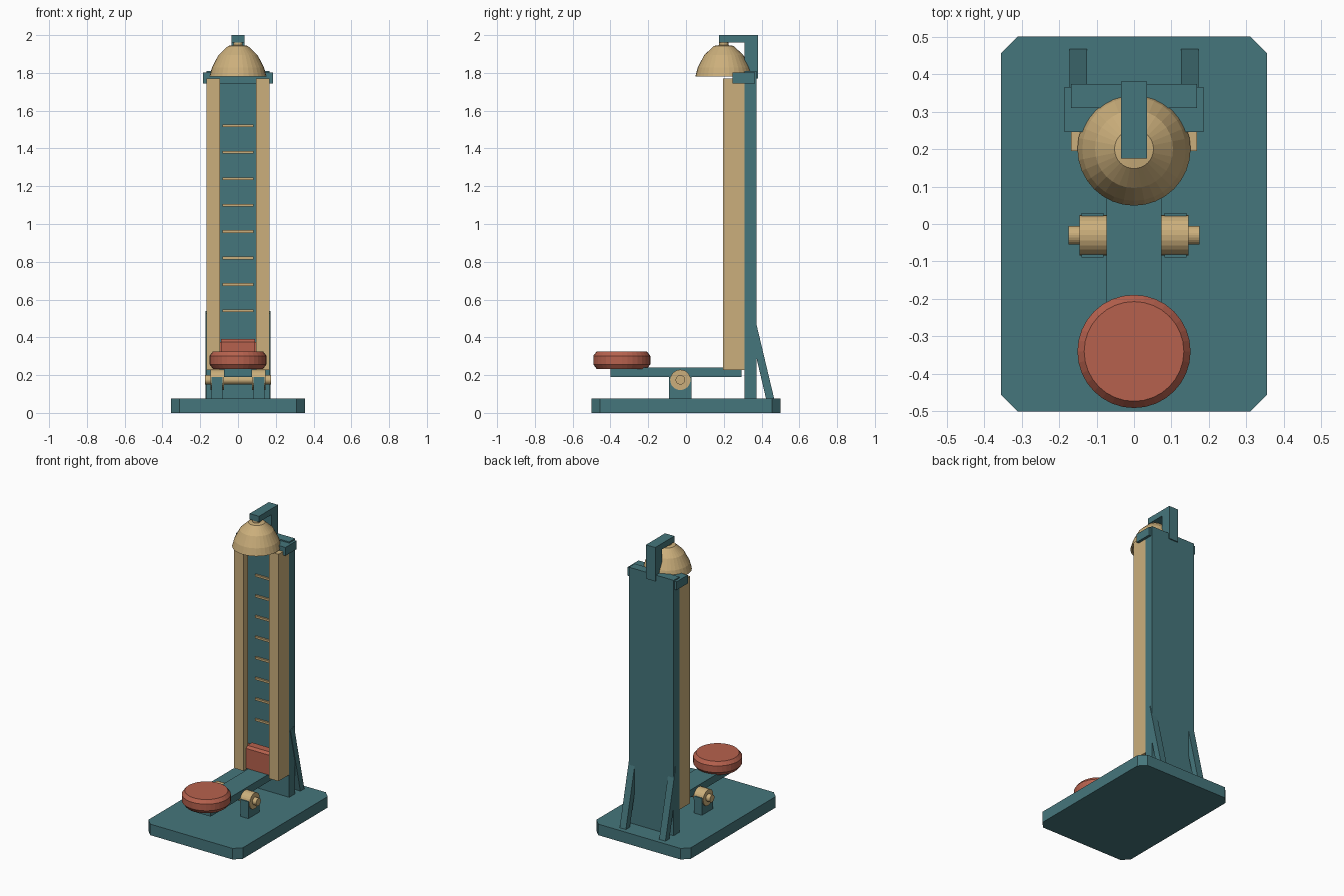
import bpy, bmesh, math
from mathutils import Matrix

if "Cube" in bpy.data.objects:
    bpy.data.objects.remove(bpy.data.objects["Cube"])


def material(name, rgb):
    m = bpy.data.materials.new(name)
    m.diffuse_color = (*rgb, 1)
    m.use_nodes = True
    m.node_tree.nodes["Principled BSDF"].inputs["Base Color"].default_value = m.diffuse_color
    return m


TEAL = material("teal_paint", (0.060, 0.180, 0.200))
TAN = material("tan_brass", (0.600, 0.430, 0.200))
RED = material("red_paint", (0.470, 0.120, 0.075))


def finish(name, bm, mat):
    bmesh.ops.recalc_face_normals(bm, faces=bm.faces)
    me = bpy.data.meshes.new(name)
    bm.to_mesh(me)
    bm.free()
    me.materials.append(mat)
    ob = bpy.data.objects.new(name, me)
    bpy.context.collection.objects.link(ob)
    return ob


def box(name, x, y, z, mat):
    bm = bmesh.new()
    bmesh.ops.create_cube(bm, size=1)
    for v in bm.verts:
        v.co = [(r[0] + r[1]) / 2 + c * (r[1] - r[0]) for c, r in zip(v.co, (x, y, z))]
    return finish(name, bm, mat)


def prism(name, pts, axis, lo, hi, mat):
    """Extrude a closed 2D outline: axis 'x' takes (y, z), axis 'z' takes (x, y)."""
    bm = bmesh.new()
    place = (lambda p: (lo, *p)) if axis == 'x' else (lambda p: (*p, lo))
    face = bm.faces.new([bm.verts.new(place(p)) for p in pts])
    ext = bmesh.ops.extrude_face_region(bm, geom=[face])
    d = (hi - lo, 0, 0) if axis == 'x' else (0, 0, hi - lo)
    bmesh.ops.translate(bm, vec=d, verts=[g for g in ext['geom'] if isinstance(g, bmesh.types.BMVert)])
    return finish(name, bm, mat)


def lathe(name, profile, centre, mat, segments=32):
    """Spin an (r, z) profile around the vertical through centre."""
    bm = bmesh.new()
    vs = [bm.verts.new((r, 0, z)) for r, z in profile]
    es = [bm.edges.new(p) for p in zip(vs, vs[1:])]
    bmesh.ops.spin(bm, geom=vs + es, axis=(0, 0, 1), cent=(0, 0, 0), steps=segments,
                   angle=math.tau, use_duplicate=False)
    bmesh.ops.remove_doubles(bm, verts=bm.verts, dist=1e-4)
    bmesh.ops.translate(bm, vec=(*centre, 0), verts=bm.verts)
    return finish(name, bm, mat)


def rod(name, x0, x1, y, z, r, mat):
    bm = bmesh.new()
    m = Matrix.Translation(((x0 + x1) / 2, y, z)) @ Matrix.Rotation(math.pi / 2, 4, 'Y')
    bmesh.ops.create_cone(bm, cap_ends=True, segments=24, radius1=r, radius2=r,
                          depth=x1 - x0, matrix=m)
    return finish(name, bm, mat)


def mirror_x(ob):
    ob.modifiers.new("mirror", 'MIRROR').use_axis = (True, False, False)


# Base plate with clipped corners
W, D, C = 0.355, 0.5, 0.045
base = [(W, -D + C), (W, D - C), (W - C, D), (-W + C, D),
        (-W, D - C), (-W, -D + C), (-W + C, -D), (W - C, -D)]
prism("base_plate", base, 'z', 0, 0.075, TEAL)

# Tower board and rear struts
box("tower_board", (-0.168, 0.168), (0.31, 0.373), (0.07, 1.81), TEAL)
mirror_x(prism("rear_strut", [(0.356, 0.54), (0.468, 0.07), (0.425, 0.07), (0.318, 0.525)],
               'x', 0.125, 0.172, TEAL))

# L-section guide rails: front lip plus outer wall
rail = [(0.095, 0.195), (0.168, 0.195), (0.168, 0.312), (0.146, 0.312), (0.146, 0.245), (0.095, 0.245)]
mirror_x(prism("guide_rail", rail, 'z', 0.228, 1.77, TAN))

# Scale marks
for i in range(8):
    z = 0.54 + 0.14 * i
    box(f"scale_mark_{i + 1}", (-0.082, 0.082), (0.298, 0.315), (z - 0.007, z + 0.007), TAN)

# Sliding puck with chamfered upper edges, and the tongues riding in the rails
puck = [(0.215, 0.24), (0.295, 0.24), (0.295, 0.375), (0.28, 0.39), (0.23, 0.39), (0.215, 0.375)]
prism("puck", puck, 'x', -0.09, 0.09, RED)
box("puck_tongues", (-0.135, 0.135), (0.255, 0.285), (0.25, 0.375), RED)

# Lever and strike pad
box("lever", (-0.074, 0.074), (-0.4, 0.295), (0.19, 0.24), TEAL)
lathe("strike_pad", [(0, 0.232), (0.132, 0.232), (0.151, 0.257), (0.151, 0.302),
                     (0.133, 0.325), (0, 0.325)], (0, -0.34), RED)

# Pivot: brackets, hubs and axle
mirror_x(box("pivot_bracket", (0.082, 0.14), (-0.089, 0.029), (0.07, 0.19), TEAL))
mirror_x(rod("pivot_hub", 0.074, 0.146, -0.03, 0.175, 0.054, TAN))
rod("pivot_axle", -0.175, 0.175, -0.03, 0.175, 0.025, TAN)

# Top cap and bell arm
box("top_cap", (-0.185, 0.185), (0.245, 0.365), (1.745, 1.802), TEAL)
arm = [(0.31, 1.77), (0.38, 1.77), (0.38, 2.0), (0.175, 2.0), (0.175, 1.96), (0.31, 1.96)]
prism("bell_arm", arm, 'x', -0.035, 0.035, TEAL)

# Hollow bell and its hanging stud
lathe("bell", [(0, 1.95), (0.052, 1.943), (0.104, 1.894), (0.138, 1.828), (0.151, 1.78),
               (0.138, 1.78), (0.125, 1.825), (0.093, 1.882), (0.045, 1.928), (0, 1.933)],
      (0, 0.2), TAN)
lathe("bell_stud", [(0, 1.935), (0.025, 1.935), (0.025, 1.965), (0, 1.965)], (0, 0.2), TAN, 16)
